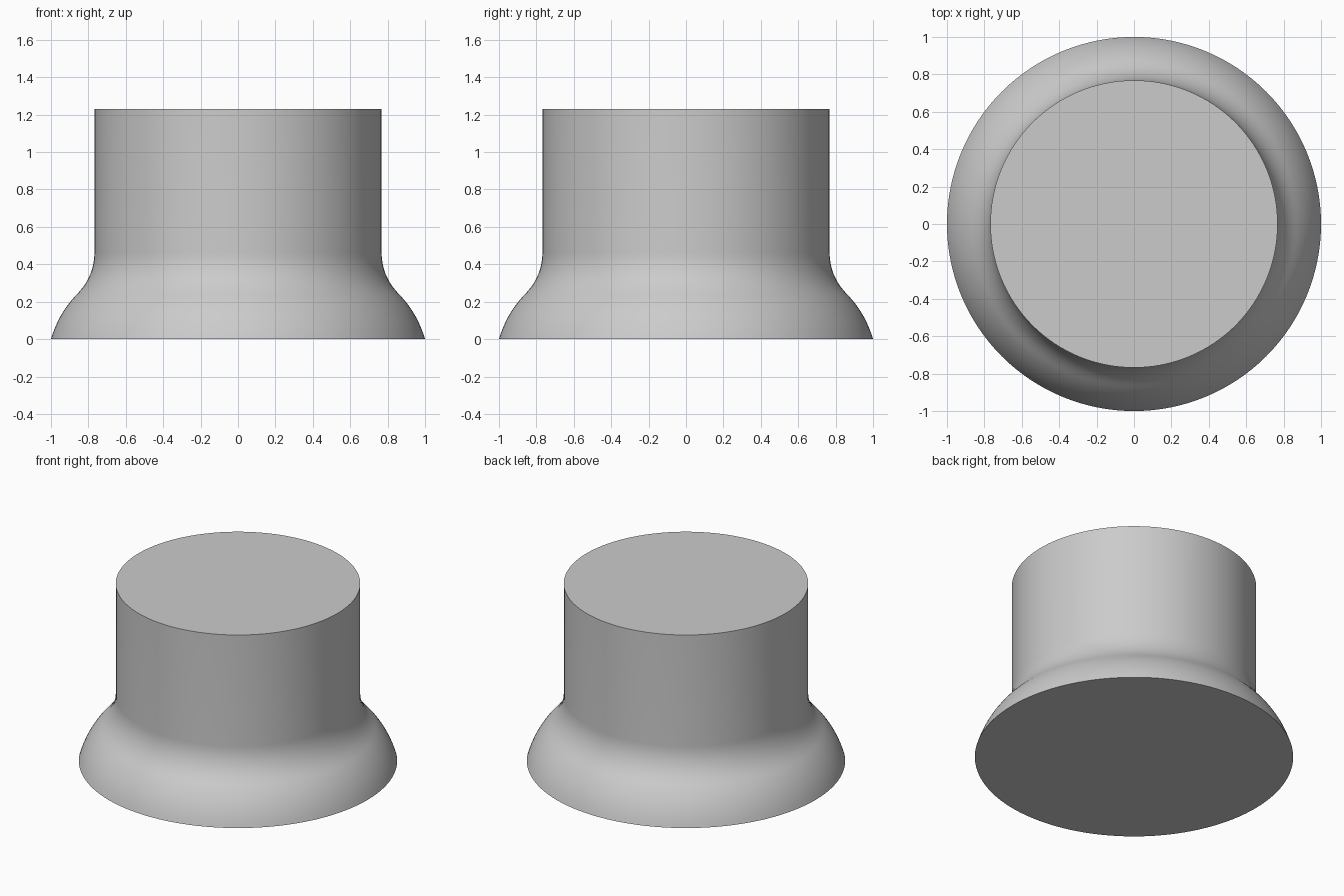
import bpy
import bmesh
from math import radians, sin, cos, tau

default_cube = bpy.data.objects.get("Cube")
if default_cube:
    bpy.data.objects.remove(default_cube, do_unlink=True)

SEGMENTS = 128
ARC_STEPS = 12


def arc(cx, cz, radius, start, end):
    """Points (r, z) along a circular arc, angles in degrees."""
    angles = [radians(start + (end - start) * i / ARC_STEPS) for i in range(ARC_STEPS + 1)]
    return [(cx + radius * cos(a), cz + radius * sin(a)) for a in angles]


# Plain grey material
grey = bpy.data.materials.new("light grey")
grey.use_nodes = True
colour = (0.6, 0.6, 0.6, 1.0)
grey.diffuse_color = colour
grey.node_tree.nodes["Principled BSDF"].inputs["Base Color"].default_value = colour

# Profile: rounded flare, then concave fillet, then straight shaft
flare = arc(0.462, -0.15, 0.558, 15.6, 45)
fillet = arc(1.072, 0.46, 0.304, 225, 180)
profile = [(1.0, 0.0)] + flare[1:] + fillet[1:] + [(0.768, 1.23)]

# Revolve the profile into rings and bridge them
bm = bmesh.new()
rings = []
for r, z in profile:
    rings.append([bm.verts.new((r * cos(tau * i / SEGMENTS), r * sin(tau * i / SEGMENTS), z))
                  for i in range(SEGMENTS)])
for low, high in zip(rings, rings[1:]):
    for i in range(SEGMENTS):
        j = (i + 1) % SEGMENTS
        bm.faces.new((low[i], low[j], high[j], high[i]))

# Flat base and top
bm.faces.new(rings[0][::-1])
bm.faces.new(rings[-1])
bmesh.ops.recalc_face_normals(bm, faces=bm.faces[:])

mesh = bpy.data.meshes.new("flared_plug")
bm.to_mesh(mesh)
bm.free()
mesh.materials.append(grey)
plug = bpy.data.objects.new("flared_plug", mesh)
bpy.context.collection.objects.link(plug)

# Smooth sides with crisp rims
bpy.ops.object.select_all(action="DESELECT")
plug.select_set(True)
bpy.context.view_layer.objects.active = plug
bpy.ops.object.shade_smooth_by_angle(angle=radians(30))
